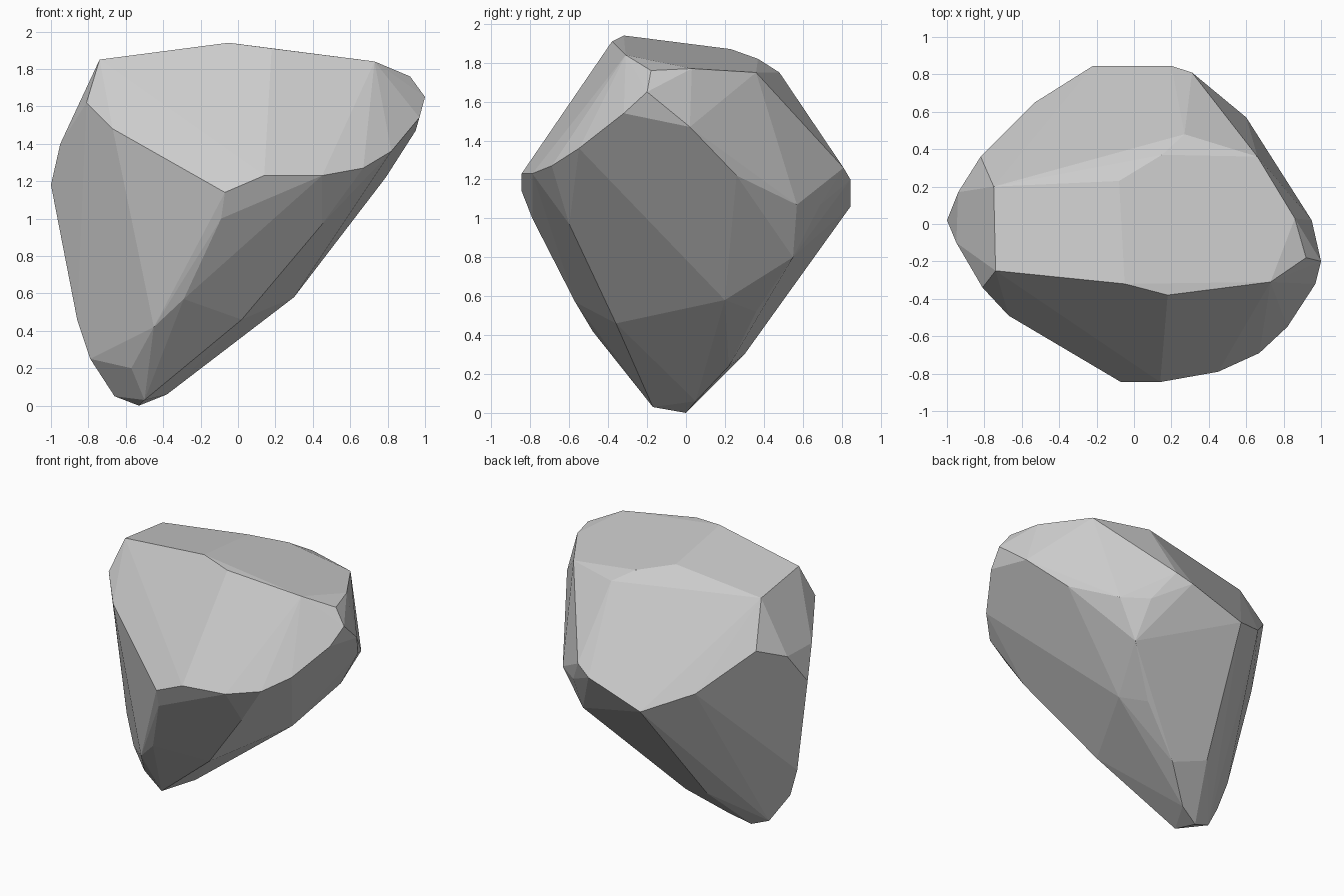
import bpy, bmesh
from math import radians

# Corner points of the faceted boulder, grouped by zone
crown = [(-.05, -.32, 1.94), (.18, -.38, 1.91), (-.74, -.25, 1.85), (.73, -.31, 1.84),
         (.92, -.18, 1.76), (.86, .03, 1.77), (.66, .36, 1.75),
         (.15, .37, 1.82), (-.08, .23, 1.87), (-.75, .20, 1.79), (.27, .48, 1.75)]
front = [(-.07, -.845, 1.14), (.14, -.845, 1.23), (.45, -.79, 1.23), (.67, -.69, 1.27),
         (-.67, -.49, 1.48), (-.81, -.34, 1.62), (-.09, -.79, 1.0),
         (-.29, -.57, .57), (-.45, -.48, .42)]
right = [(1.0, -.2, 1.65), (.97, -.32, 1.54), (.82, -.55, 1.36), (.95, .02, 1.47),
         (.79, .26, 1.22), (.60, .57, 1.07), (.45, .55, .8), (.30, .2, .58),
         (.45, -.60, .97), (.02, -.36, .46)]
back = [(-.22, .845, 1.06), (.20, .845, 1.2), (.31, .81, 1.26), (-.53, .65, 1.2), (-.38, .30, .3),
        (.43, .69, 1.07), (.18, .36, .52), (-.15, .22, .24)]
left = [(-.82, .36, 1.48), (-.94, .17, 1.4), (-1.0, .02, 1.18), (-.95, -.1, 1.4),
        (-.86, -.06, .46), (-.79, -.08, .25)]
foot = [(-.53, 0, 0), (-.50, -.17, .03), (-.66, -.02, .05), (-.38, .05, .06), (-.57, -.27, .2)]

# Wrap the corners in a convex skin and merge nearly flat facets
bm = bmesh.new()
for p in crown + front + right + back + left + foot:
    bm.verts.new(p)
hull = bmesh.ops.convex_hull(bm, input=bm.verts[:])
inner = {g for g in hull["geom_interior"] + hull["geom_unused"] if isinstance(g, bmesh.types.BMVert)}
bmesh.ops.delete(bm, geom=list(inner), context='VERTS')
bmesh.ops.dissolve_limit(bm, angle_limit=radians(3), verts=bm.verts[:], edges=bm.edges[:])
bmesh.ops.recalc_face_normals(bm, faces=bm.faces[:])

mesh = bpy.data.meshes.new("boulder")
bm.to_mesh(mesh)
bm.free()
bpy.context.collection.objects.link(bpy.data.objects.new("boulder", mesh))
